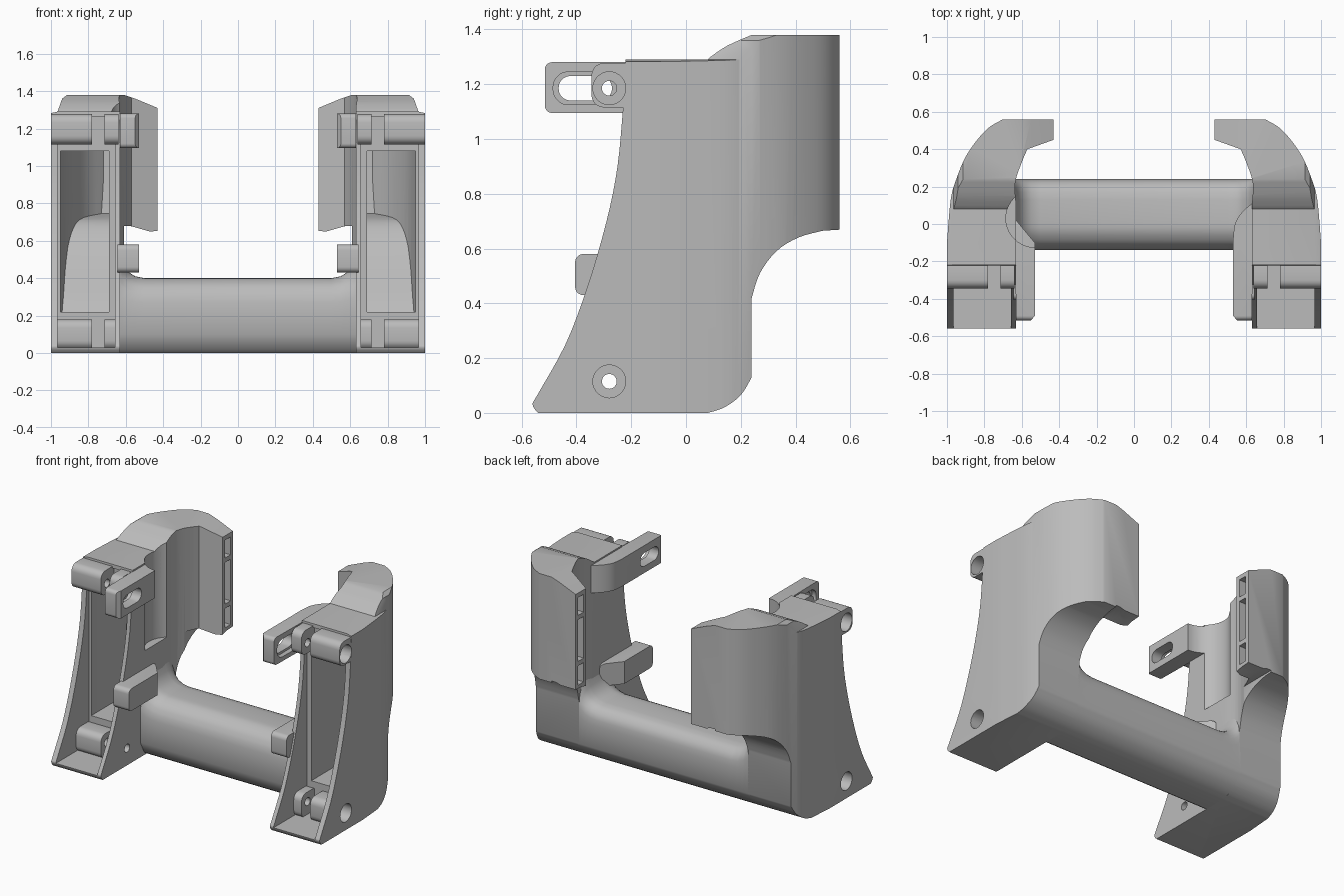
import bpy, bmesh, math
from mathutils import Matrix

if "Cube" in bpy.data.objects:
    bpy.data.objects.remove(bpy.data.objects["Cube"])

grey = bpy.data.materials.new("plain_grey")
grey.use_nodes = True
COLOUR = (0.5, 0.5, 0.5, 1)
grey.diffuse_color = COLOUR
grey.node_tree.nodes["Principled BSDF"].inputs["Base Color"].default_value = COLOUR


def make(name, bm):
    bmesh.ops.recalc_face_normals(bm, faces=bm.faces)
    mesh = bpy.data.meshes.new(name)
    bm.to_mesh(mesh)
    bm.free()
    mesh.materials.append(grey)
    obj = bpy.data.objects.new(name, mesh)
    bpy.context.scene.collection.objects.link(obj)
    return obj


def place(axis, a, b, t):
    return {"x": (t, a, b), "y": (a, t, b), "z": (a, b, t)}[axis]


def loft(name, rings):
    bm = bmesh.new()
    loops = [[bm.verts.new(p) for p in ring] for ring in rings]
    n = len(loops[0])
    for r, s in zip(loops, loops[1:]):
        for i in range(n):
            bm.faces.new((r[i], r[(i + 1) % n], s[(i + 1) % n], s[i]))
    bm.faces.new(loops[0])
    bm.faces.new(loops[-1])
    return make(name, bm)


def prism(name, pts, axis, lo, hi):
    return loft(name, [[place(axis, a, b, t) for a, b in pts] for t in (lo, hi)])


def rect(a0, a1, b0, b1, r=0.0, steps=5):
    """Rectangle outline with optional rounded corners."""
    if r == 0:
        return [(a0, b0), (a1, b0), (a1, b1), (a0, b1)]
    out = []
    corners = ((a1 - r, b1 - r), (a0 + r, b1 - r), (a0 + r, b0 + r), (a1 - r, b0 + r))
    for k, (ca, cb) in enumerate(corners):
        for i in range(steps + 1):
            t = math.pi / 2 * (k + i / steps)
            out.append((ca + r * math.cos(t), cb + r * math.sin(t)))
    return out


def circle(a, b, r, n=28):
    return [(a + r * math.cos(2 * math.pi * i / n), b + r * math.sin(2 * math.pi * i / n))
            for i in range(n)]


def smooth(pts, steps=4):
    """Open curve through the points."""
    p = [pts[0]] + pts + [pts[-1]]
    out = []
    for i in range(1, len(p) - 2):
        for k in range(steps):
            t = k / steps
            out.append(tuple(0.5 * (2 * b + (c - a) * t + (2 * a - 5 * b + 4 * c - d) * t * t
                                    + (3 * b - a - 3 * c + d) * t ** 3)
                             for a, b, c, d in zip(*p[i - 1:i + 3])))
    return out + [pts[-1]]


def combine(obj, other, op):
    mod = obj.modifiers.new("cut", "BOOLEAN")
    mod.operation, mod.solver, mod.object = op, "EXACT", other
    bpy.context.view_layer.update()
    graph = bpy.context.evaluated_depsgraph_get()
    mesh = bpy.data.meshes.new_from_object(obj.evaluated_get(graph))
    obj.modifiers.clear()
    obj.data = mesh
    bpy.data.objects.remove(other)


def mirrored(obj, name):
    bm = bmesh.new()
    bm.from_mesh(obj.data)
    bm.transform(Matrix.Scale(-1, 4, (1, 0, 0)))
    return make(name, bm)


# Upright: plan outline trimmed by its side and front outlines
plan = [(0.63, -0.6), (1, -0.6)]
plan += smooth([(1, -0.1), (0.98, 0.13), (0.95, 0.24), (0.9, 0.36), (0.83, 0.46), (0.77, 0.52), (0.7, 0.56)])
plan += [(0.43, 0.56), (0.43, 0.45)]
plan += smooth([(0.57, 0.4), (0.6, 0.33), (0.635, 0.22), (0.63, 0.1)])
upright = prism("left_upright", plan, "z", 0, 1.4)

side = smooth([(-0.54, 0), (-0.56, 0.03), (-0.54, 0.07), (-0.44, 0.25), (-0.36, 0.46), (-0.29, 0.7),
               (-0.25, 0.9), (-0.23, 1.11)])
side += [(-0.22, 1.29), (0.08, 1.29)]
side += smooth([(0.09, 1.3), (0.15, 1.34), (0.24, 1.38)])
side += [(0.58, 1.38), (0.58, 0.67)]
side += smooth([(0.5, 0.665), (0.41, 0.64), (0.33, 0.59), (0.27, 0.51), (0.24, 0.42)])
side += smooth([(0.24, 0.13), (0.2, 0.065), (0.14, 0.02), (0.08, 0)])
combine(upright, prism("side_trim", side, "x", 0.3, 1.1), "INTERSECT")

front = [(0.42, 0.635), (0.43, 1.31), (0.55, 1.36), (0.64, 1.39), (0.9, 1.39), (0.94, 1.36),
         (0.965, 1.29), (1.01, 1.28), (1.01, -0.1), (0.61, -0.1), (0.61, 0.68), (0.58, 0.68)]
combine(upright, prism("front_trim", front, "y", -0.8, 0.8), "INTERSECT")

# Hollow front: a shallow tray, then a deep pocket running into the curved back
combine(upright, prism("tray", rect(0.657, 0.965, 0.03, 1.265), "y", -0.8, -0.205), "DIFFERENCE")
pocket = prism("pocket", [(0.69, -0.7), (0.95, -0.7)] + smooth(
    [(0.95, 0), (0.91, 0.2), (0.82, 0.38), (0.72, 0.49)]) + [(0.69, 0.49)], "z", 0.1, 1.2)
depth = [(-0.7, 0.22), (0.06, 0.22)] + smooth(
    [(0.1, 0.3), (0.17, 0.5), (0.24, 0.63), (0.33, 0.71), (0.48, 0.745)]) + [(0.5, 1.08), (-0.7, 1.08)]
combine(pocket, prism("pocket_depth", depth, "x", 0.5, 1.1), "INTERSECT")
combine(upright, pocket, "DIFFERENCE")

# Pockets between ribs on the wrapped edge
for z0, z1 in ((0.69, 0.82), (0.85, 1.13), (1.16, 1.28)):
    combine(upright, prism("rib_gap", rect(0.475, 0.535, z0, z1), "x", 0.3, 0.62), "DIFFERENCE")

# Hinge lugs with pin holes, top and bottom
for z0, z1, zc in ((1.115, 1.277, 1.185), (0.02, 0.18, 0.115)):
    outer_end = 0.999 if z0 > 1 else 0.98
    for x0, x1 in ((0.64, 0.715), (0.78, outer_end)):
        lug = prism("lug", rect(-0.345, -0.18, z0, z1, 0.045), "x", x0, x1)
        combine(upright, lug, "UNION")
    combine(upright, prism("pin_hole", circle(-0.28, zc, 0.027), "x", 0.4, 1.2), "DIFFERENCE")
    combine(upright, prism("pin_seat", circle(-0.28, zc, 0.06), "x", 0.9, 1.2), "DIFFERENCE")

# Slotted upper arm
arm_plan = [(0.53, -0.49), (0.55, -0.515), (0.63, -0.515), (0.635, -0.2), (0.66, -0.2), (0.66, 0.12)]
arm_plan += smooth([(0.63, 0.11), (0.575, 0.06), (0.54, 0), (0.53, -0.08)])
arm = prism("left_slotted_arm", arm_plan, "z", 1.095, 1.28)
combine(arm, prism("arm_ends", rect(-0.515, 0.3, 1.095, 1.28, 0.025), "x", 0.3, 0.9), "INTERSECT")
combine(arm, prism("slot", rect(-0.465, -0.27, 1.14, 1.23, 0.044), "x", 0.3, 0.9), "DIFFERENCE")
combine(arm, prism("slot_seat", rect(-0.485, -0.25, 1.125, 1.245, 0.055), "x", 0.6, 0.64), "DIFFERENCE")

# Lower tab
tab_side = rect(-0.405, 0.02, 0.43, 0.58, 0.03)
tab = prism("left_lower_tab", tab_side, "x", 0.53, 0.645)
combine(tab, prism("tab_plan", [(0.53, -0.41), (0.645, -0.41), (0.645, 0.02), (0.63, 0.02), (0.53, -0.1)],
                   "z", 0.3, 0.7), "INTERSECT")

parts = [upright, arm, tab]
parts += [mirrored(o, o.name.replace("left", "right")) for o in parts]

# Scooped recess on the right upright and arm
for obj in parts[3:5]:
    combine(obj, prism("scoop", circle(-0.53, 0.03, 0.155, 40), "z", 0.7, 1.5), "DIFFERENCE")

# Crossbar, flaring upward where it meets the uprights
section = [(-0.14, 0.1), (-0.14, 0.27)]
section += smooth([(-0.13, 0.31), (-0.1, 0.36), (-0.04, 0.395), (0.02, 0.4)], 3)
section += smooth([(0.13, 0.4), (0.19, 0.385), (0.23, 0.34), (0.24, 0.28)], 3)
section += smooth([(0.24, 0.13), (0.2, 0.065), (0.14, 0.02), (0.08, 0)], 3)
section += [(-0.07, 0), (-0.1, 0.02)]
flare = [(0.5, 0), (0.55, 0.01), (0.59, 0.035), (0.62, 0.08), (0.64, 0.15)]
stations = [(-x, lift) for x, lift in reversed(flare)] + flare
bar = loft("crossbar", [[(x, y, z + lift * max(0, (z - 0.2) / 0.2)) for y, z in section]
                        for x, lift in stations])
parts.append(bar)

for obj in parts:
    bpy.ops.object.select_all(action="DESELECT")
    obj.select_set(True)
    bpy.context.view_layer.objects.active = obj
    bpy.ops.object.shade_smooth_by_angle(angle=math.radians(30))
